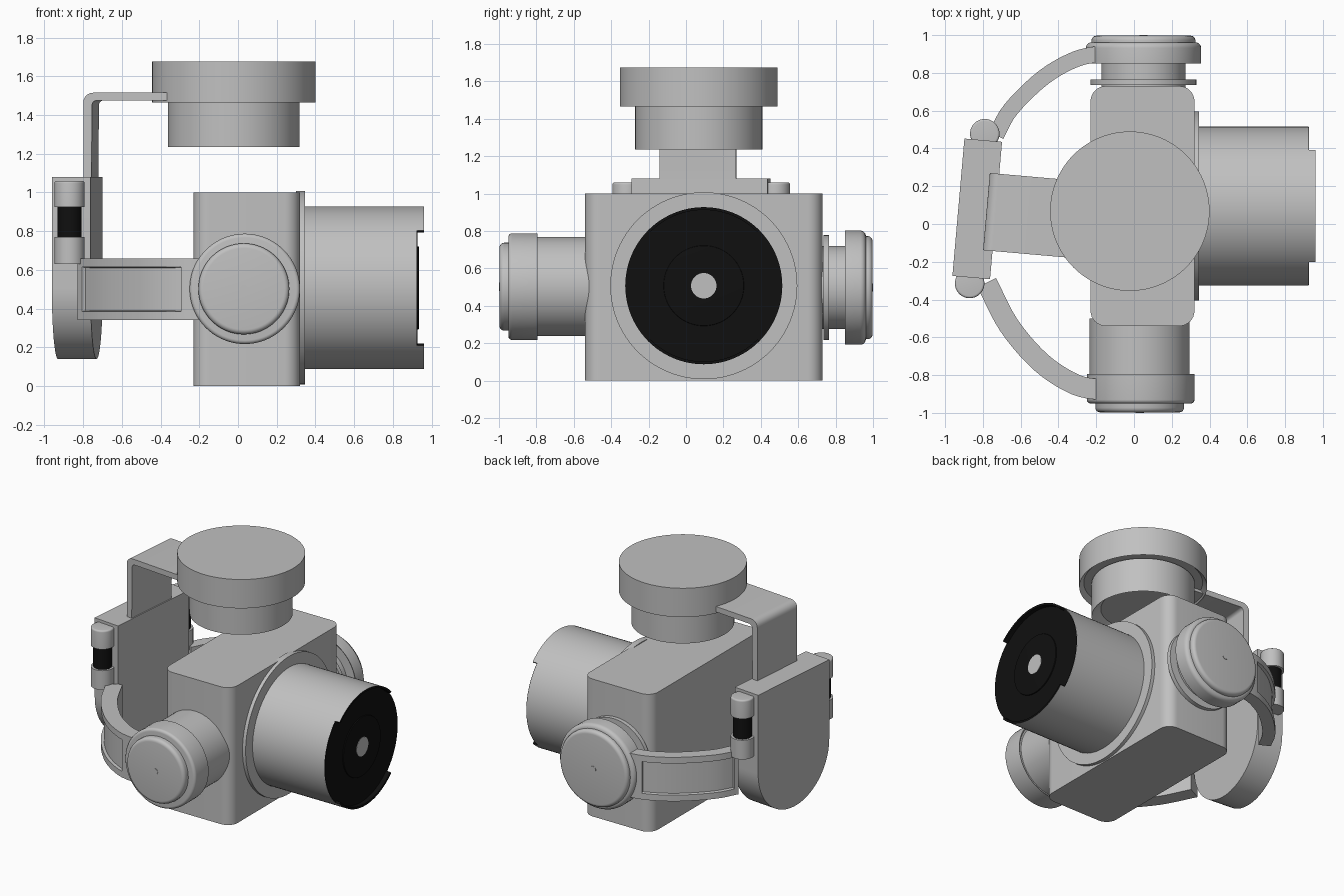
import bpy, bmesh, math
from mathutils import Vector, Matrix

if "Cube" in bpy.data.objects:
    bpy.data.objects.remove(bpy.data.objects["Cube"])


def material(name, v):
    m = bpy.data.materials.new(name)
    m.diffuse_color = (v, v, v, 1)
    m.use_nodes = True
    m.node_tree.nodes["Principled BSDF"].inputs["Base Color"].default_value = m.diffuse_color
    return m


GREY = material("satin grey", 0.53)
BLACK = material("matte black", 0.005)


def finish(name, bm, mats=(GREY,), angle=35, matrix=None):
    bmesh.ops.recalc_face_normals(bm, faces=bm.faces)
    me = bpy.data.meshes.new(name)
    bm.to_mesh(me)
    bm.free()
    for m in mats:
        me.materials.append(m)
    me.shade_smooth()
    me.set_sharp_from_angle(angle=math.radians(angle))
    ob = bpy.data.objects.new(name, me)
    if matrix:
        ob.matrix_world = matrix
    bpy.context.collection.objects.link(ob)
    return ob


def drum(name, base, axis, length, r, f0=0, f1=0, mat=GREY, n=72):
    """Cylinder from base along axis with rounded rims of radius f0 (base) and f1 (far end)."""
    prof = []
    for i in range(6 if f0 else 1):
        a = math.pi / 2 * i / 5
        prof.append((f0 * (1 - math.sin(a)), r - f0 * (1 - math.cos(math.pi / 2 - a))))
    for i in range(6 if f1 else 1):
        a = math.pi / 2 * i / 5
        prof.append((length - f1 * (1 - math.sin(a)), r - f1 * (1 - math.cos(a))))
    bm = bmesh.new()
    rings = [[bm.verts.new((q * math.cos(2 * math.pi * k / n), q * math.sin(2 * math.pi * k / n), t))
              for k in range(n)] for t, q in prof]
    for a, b in zip(rings, rings[1:]):
        for k in range(n):
            bm.faces.new((a[k], a[(k + 1) % n], b[(k + 1) % n], b[k]))
    bm.faces.new(rings[0])
    bm.faces.new(rings[-1])
    rot = Vector(axis).to_track_quat('Z', 'Y').to_matrix().to_4x4()
    return finish(name, bm, (mat,), matrix=Matrix.Translation(base) @ rot)


def prism(bm, pts, lo, hi, place):
    a = [bm.verts.new(place(u, v, lo)) for u, v in pts]
    b = [bm.verts.new(place(u, v, hi)) for u, v in pts]
    n = len(pts)
    bm.faces.new(a)
    bm.faces.new(b)
    for k in range(n):
        bm.faces.new((a[k], a[(k + 1) % n], b[(k + 1) % n], b[k]))


def arc(cx, cy, r, a0, a1, n):
    return [(cx + r * math.cos(math.radians(a0 + (a1 - a0) * i / n)),
             cy + r * math.sin(math.radians(a0 + (a1 - a0) * i / n))) for i in range(n + 1)]


# camera body: box with rounded upright edges
bm = bmesh.new()
f, x0, x1, y0, y1 = 0.08, -0.23, 0.32, -0.54, 0.73
outline = (arc(x1 - f, y1 - f, f, 0, 90, 8) + arc(x0 + f, y1 - f, f, 90, 180, 8)
           + arc(x0 + f, y0 + f, f, 180, 270, 8) + arc(x1 - f, y0 + f, f, 270, 360, 8))
prism(bm, outline, 0, 1.0, lambda u, v, w: (u, v, w))
finish("camera_body", bm)

# lens: mounting ring, barrel, black front, centre glass
LY, LZ = 0.095, 0.507
X = (1, 0, 0)
drum("lens_ring", (0.30, LY, LZ), X, 0.045, 0.5, n=96)
drum("lens_barrel", (0.33, LY, LZ), X, 0.593, 0.42, n=96)
drum("lens_front", (0.915, LY, LZ), X, 0.011, 0.419, mat=BLACK, n=96)
drum("lens_element", (0.92, LY, LZ), X, 0.014, 0.215, f1=0.004, mat=BLACK)
drum("lens_glass", (0.93, LY, LZ), X, 0.006, 0.068)

# hood petals above and below the lens: grey outside, black inside
bm = bmesh.new()
for start in (45, 225):
    pts = arc(0, 0, 0.42, start, start + 90, 24) + arc(0, 0, 0.405, start + 90, start, 24)
    prism(bm, pts, 0.92, 0.96, lambda u, v, w: (w, LY + u, LZ + v))
bm.normal_update()
for fc in bm.faces:
    radius = min(math.hypot(v.co.y - LY, v.co.z - LZ) for v in fc.verts)
    fc.material_index = 0 if radius > 0.415 else 1
finish("lens_hood_petals", bm, (GREY, BLACK))

# yaw motor on top
YX, YY = -0.022, 0.068
drum("yaw_motor_cap", (YX, YY, 1.465), (0, 0, 1), 0.21, 0.422, f0=0.03, n=96)
drum("yaw_motor_base", (YX, YY, 1.235), (0, 0, 1), 0.25, 0.34, f0=0.06, n=96)

# front tilt motor
F = (0, -1, 0)
drum("front_motor_body", (0.03, -0.5, 0.502), F, 0.31, 0.265)
drum("front_motor_ring", (0.035, -0.795, 0.502), F, 0.155, 0.285, 0.012, 0.02)
drum("front_motor_cap", (0.03, -0.93, 0.502), F, 0.067, 0.235, f1=0.025)
drum("front_motor_pin", (0.03, -0.98, 0.502), F, 0.02, 0.022, n=24)

# rear tilt motor
B = (0, 1, 0)
drum("rear_motor_flange", (0.05, 0.735, 0.497), B, 0.03, 0.28)
drum("rear_motor_neck", (0.05, 0.7, 0.497), B, 0.17, 0.222)
drum("rear_motor_ring", (0.05, 0.85, 0.497), B, 0.112, 0.305, 0.015, 0.03)
drum("rear_motor_cap", (0.05, 0.95, 0.497), B, 0.047, 0.275, f1=0.025)
drum("rear_motor_pin", (0.05, 0.98, 0.497), B, 0.02, 0.022, n=24)

# back plate: flat top, round bottom, softened lower rear rim
FRAME = Matrix.Translation((-0.83, 0.08, 0)) @ Matrix.Rotation(math.radians(-5), 4, 'Z')
bm = bmesh.new()
prism(bm, [(0.365, 1.08), (-0.365, 1.08)] + arc(0, 0.505, 0.365, 180, 360, 40),
      -0.1, 0.1, lambda u, v, w: (w, u, v))
rim = [e for e in bm.edges if all(v.co.x < -0.09 and v.co.z < 0.51 for v in e.verts)]
bmesh.ops.bevel(bm, geom=rim, offset=0.05, segments=4, profile=0.5, affect='EDGES')
finish("back_plate", bm, matrix=FRAME)

# bent strap from back plate to yaw motor
bm = bmesh.new()
strap = ([(0.05, 1.0)] + arc(0.1, 1.465, 0.05, 180, 90, 6) + [(0.56, 1.515), (0.56, 1.475)]
         + arc(0.12, 1.45, 0.025, 90, 180, 6) + [(0.092, 1.0)])
prism(bm, strap, -0.215, 0.195, lambda u, v, w: (u, w, v))
finish("strap_bracket", bm, matrix=FRAME)

# hinges either side of the back plate
for side, hx, hy in (("front", -0.87, -0.315), ("rear", -0.79, 0.478)):
    drum(side + "_hinge_lower", (hx, hy, 0.63), (0, 0, 1), 0.14, 0.078, n=40)
    drum(side + "_hinge_sleeve", (hx, hy, 0.76), (0, 0, 1), 0.175, 0.062, mat=BLACK, n=40)
    drum(side + "_hinge_upper", (hx, hy, 0.925), (0, 0, 1), 0.135, 0.078, f1=0.012, n=40)


def smooth_path(pts, steps=5):
    """Catmull-Rom curve through the points."""
    p = [2 * pts[0] - pts[1]] + pts + [2 * pts[-1] - pts[-2]]
    out = []
    for i in range(1, len(p) - 2):
        for s in range(steps):
            t = s / steps
            out.append(0.5 * (2 * p[i] + (p[i + 1] - p[i - 1]) * t
                              + (2 * p[i - 1] - 5 * p[i] + 4 * p[i + 1] - p[i + 2]) * t * t
                              + (3 * p[i] - p[i - 1] - 3 * p[i + 1] + p[i + 2]) * t ** 3))
    return out + [pts[-1]]


def curved_arm(name, pts, thick, side):
    """Curved band with a shallow recessed panel on its outer face."""
    path = smooth_path([Vector(p) for p in pts])
    levels = (0.34, 0.385, 0.615, 0.66)
    bm = bmesh.new()
    loops = []
    for i, p in enumerate(path):
        d = (path[min(i + 1, len(path) - 1)] - path[max(i - 1, 0)]).normalized()
        out = Vector((-d.y, d.x)) * side * thick / 2
        loops.append([bm.verts.new((*(p + out), z)) for z in levels]
                     + [bm.verts.new((*(p - out), z)) for z in reversed(levels)])
    panel = []
    for i, (a, b) in enumerate(zip(loops, loops[1:])):
        for k in range(8):
            fc = bm.faces.new((a[k], a[(k + 1) % 8], b[(k + 1) % 8], b[k]))
            if k == 1 and 1 <= i < len(path) - 5:
                panel.append(fc)
    bm.faces.new(loops[0])
    bm.faces.new(loops[-1])
    bmesh.ops.recalc_face_normals(bm, faces=bm.faces)
    bmesh.ops.inset_region(bm, faces=panel, thickness=0.004, depth=-0.02)
    finish(name, bm)


# arms linking the back plate to the tilt motors
curved_arm("front_arm", [(-0.78, -0.31), (-0.66, -0.54), (-0.49, -0.735), (-0.31, -0.85), (-0.16, -0.88)],
           0.11, -1)
curved_arm("rear_arm", [(-0.73, 0.47), (-0.65, 0.61), (-0.48, 0.775), (-0.31, 0.872), (-0.16, 0.905)],
           0.085, 1)
